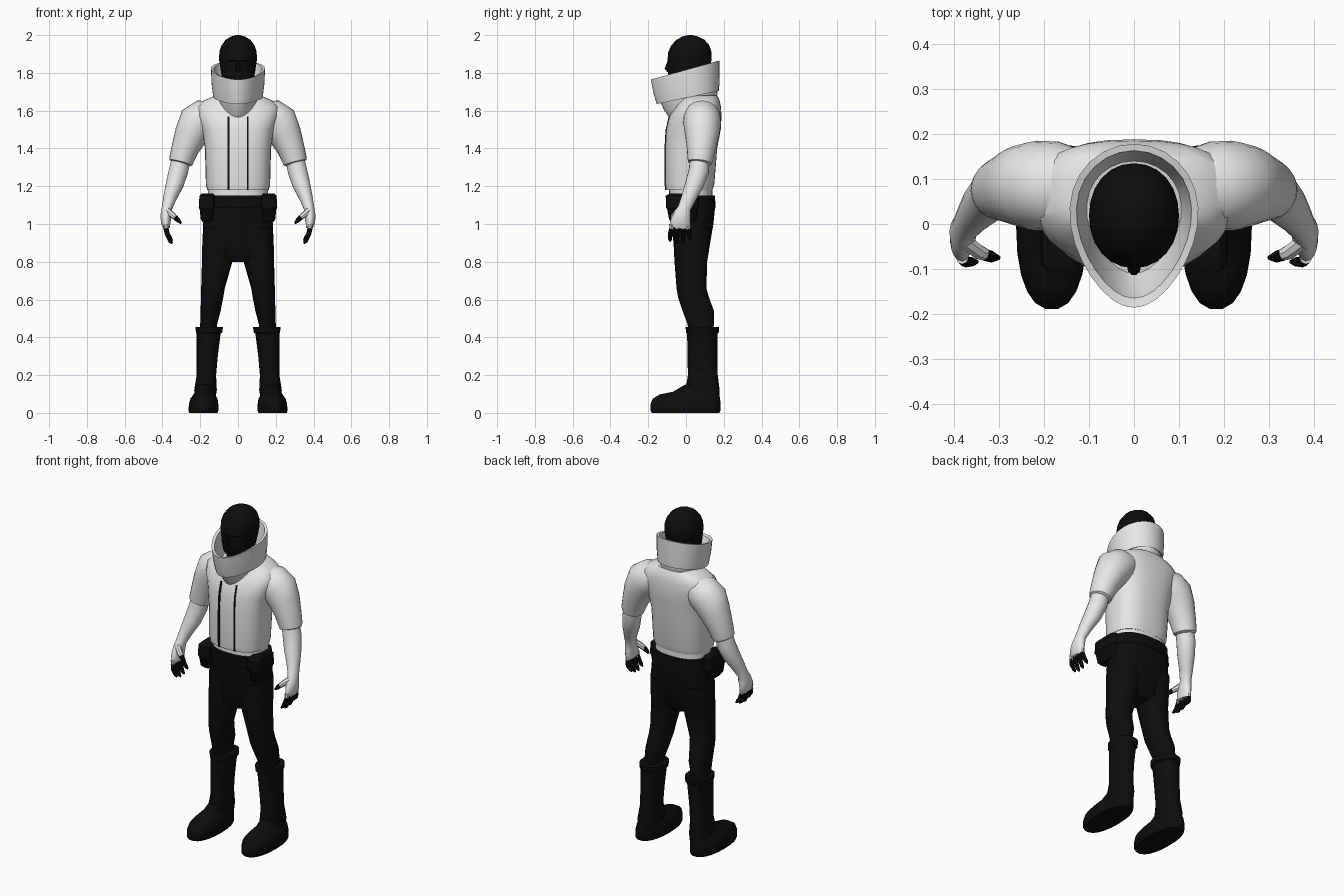
import bpy, bmesh, math
from mathutils import Vector


def material(name, rgb):
    m = bpy.data.materials.new(name)
    m.diffuse_color = (*rgb, 1)
    return m


WHITE = material("white cloth", (0.8, 0.8, 0.8))
BLACK = material("black cloth", (0.004, 0.004, 0.004))


def skin(name, rings, mat, mirror=False):
    """Join closed rings of points into a capped surface."""
    bm = bmesh.new()
    vs = [[bm.verts.new(p) for p in r] for r in rings]
    n = len(vs[0])
    for a, b in zip(vs, vs[1:]):
        for i in range(n):
            j = (i + 1) % n
            bm.faces.new((a[i], a[j], b[j], b[i]))
    bm.faces.new(vs[0][::-1])
    bm.faces.new(vs[-1])
    bmesh.ops.recalc_face_normals(bm, faces=bm.faces)
    me = bpy.data.meshes.new(name)
    bm.to_mesh(me)
    bm.free()
    me.materials.append(mat)
    ob = bpy.data.objects.new(name, me)
    bpy.context.collection.objects.link(ob)
    if mirror:
        ob.modifiers.new("mirror", 'MIRROR').use_mirror_merge = False
    return ob


def unit_ring(n, p):
    out = []
    for i in range(n):
        a = 2 * math.pi * i / n
        c, s = math.cos(a), math.sin(a)
        out.append((math.copysign(abs(c) ** (2 / p), c),
                    math.copysign(abs(s) ** (2 / p), s)))
    return out


def stack(name, levels, mat, n=24, p=2.0, mirror=False):
    """Level rings: (z, x0, x1, y0, y1)."""
    rings = [[((x0 + x1) / 2 + c * (x1 - x0) / 2,
               (y0 + y1) / 2 + s * (y1 - y0) / 2, z) for c, s in unit_ring(n, p)]
             for z, x0, x1, y0, y1 in levels]
    return skin(name, rings, mat, mirror)


def limb(name, path, mat, n=16, p=2.0):
    """Rings square to a path: (x, y, z, half depth, half thickness), mirrored."""
    pts = [Vector(q[:3]) for q in path]
    rings = []
    for i, q in enumerate(path):
        t = (pts[min(i + 1, len(pts) - 1)] - pts[max(i - 1, 0)]).normalized()
        u = Vector((0, 1, 0))
        u = (u - t * u.dot(t)).normalized()
        v = t.cross(u)
        rings.append([pts[i] + u * c * q[3] + v * s * q[4] for c, s in unit_ring(n, p)])
    return skin(name, rings, mat, True)


def sym(*levels):
    return [(z, -r, r, y0, y1) for z, r, y0, y1 in levels]


# Jacket body and the shirt below its hem
jacket = [(1.18, .163, -.108, .14), (1.21, .170, -.112, .15), (1.40, .175, -.112, .165),
          (1.50, .19, -.106, .184), (1.57, .215, -.088, .188), (1.62, .22, -.055, .185),
          (1.655, .18, -.03, .178), (1.68, .12, -.02, .165)]
stack("jacket_body", sym(*jacket), WHITE, 32, 2.6)
stack("undershirt", sym((1.12, .16, -.09, .14), (1.25, .16, -.09, .14)), WHITE, 32, 2.4)


# Two dark placket strips that follow the chest
def strip(name, x, w):
    rings = []
    for z, r, y0, y1 in jacket[:5]:
        h = (y1 - y0) / 2
        y = (y0 + y1) / 2 - h * (1 - (abs(x) / r) ** 2.6) ** (1 / 2.6)
        rings.append([(x - w, y - .004, z), (x + w, y - .004, z),
                      (x + w, y + .004, z), (x - w, y + .004, z)])
    skin(name, rings, BLACK)


strip("placket_left", -.05, .006)
strip("placket_right", .052, .004)

# Sleeves, forearms and palms
limb("sleeve", [(.12, .085, 1.585, .08, .07), (.17, .085, 1.565, .098, .10),
                (.215, .085, 1.535, .10, .105), (.25, .085, 1.47, .09, .088),
                (.28, .08, 1.40, .076, .073), (.298, .076, 1.345, .068, .066),
                (.303, .074, 1.325, .064, .062), (.305, .073, 1.318, .05, .05)], WHITE, 24)
limb("forearm", [(.295, .075, 1.37, .05, .05), (.315, .068, 1.28, .054, .052),
                 (.335, .045, 1.21, .05, .048), (.36, .015, 1.14, .04, .036),
                 (.376, -.008, 1.085, .035, .028), (.38, -.02, 1.05, .045, .03),
                 (.383, -.03, 1.01, .054, .026), (.378, -.033, .98, .05, .018)], WHITE, 18)

# Fingers: light base, dark tip
for i in range(4):
    y = -.077 + i * .030
    drop = (.0, .012, .008, -.008)[i]
    ys = y + (y + .03) * .15
    limb(f"finger_base_{i + 1}", [(.382, y, 1.0, .012, .013), (.379, y, .965, .011, .012)], WHITE, 8)
    limb(f"finger_tip_{i + 1}", [(.381, y, .975, .0125, .0135), (.374, ys, .945, .0125, .013),
                                 (.358, ys, .918 - drop, .010, .010),
                                 (.348, ys, .908 - drop, .004, .004)], BLACK, 8)
limb("thumb_base", [(.375, -.04, 1.07, .018, .018), (.345, -.062, 1.045, .017, .016),
                    (.325, -.07, 1.028, .013, .013)], WHITE, 8)
limb("thumb_tip", [(.332, -.068, 1.035, .014, .014), (.315, -.073, 1.018, .013, .012),
                   (.300, -.075, 1.003, .005, .005)], BLACK, 8)


# Tall tilted collar, pointed at the front: (half width, y front, y back, z front, z back)
def collar_ring(r, yf, yb, zf, zb, n=28):
    pts = []
    for i in range(n):
        a = 2 * math.pi * i / n
        f = (1 - math.cos(a)) / 2
        x = 1.06 * r * math.sin(a) * (1 - .32 * (1 - f) ** 1.5)
        pts.append((x, yf + (yb - yf) * f, zf + (zb - zf) * f))
    return pts


skin("collar", [collar_ring(*q) for q in (
    (.105, -.09, .15, 1.565, 1.64), (.115, -.115, .165, 1.60, 1.68),
    (.122, -.135, .168, 1.645, 1.71), (.138, -.155, .175, 1.635, 1.705),
    (.147, -.172, .178, 1.69, 1.78), (.150, -.186, .178, 1.765, 1.865),
    (.134, -.165, .163, 1.762, 1.862), (.122, -.14, .15, 1.70, 1.77),
    (.11, -.11, .14, 1.65, 1.70))], WHITE)

# Hooded head, neck and nose
stack("head", sym((1.62, .07, -.05, .10), (1.72, .07, -.06, .10), (1.75, .078, -.088, .105),
                  (1.79, .088, -.094, .118), (1.84, .096, -.095, .130), (1.86, .098, -.093, .133),
                  (1.865, .100, -.098, .135), (1.91, .099, -.094, .135), (1.945, .088, -.079, .124),
                  (1.975, .066, -.05, .098), (1.992, .038, -.02, .066), (2.0, .010, .01, .035)),
      BLACK, 24, 2.1)
stack("nose", sym((1.805, .010, -.10, -.07), (1.822, .016, -.114, -.07),
                  (1.84, .012, -.108, -.07), (1.87, .007, -.096, -.07)), BLACK, 10)

# Trousers
stack("hips", sym((.80, .05, -.045, .09), (.83, .14, -.056, .11), (.90, .187, -.066, .128),
                  (1.0, .185, -.078, .145), (1.08, .175, -.088, .153), (1.14, .172, -.096, .150)),
      BLACK, 28, 2.5)
stack("belt", sym((1.085, .178, -.102, .156), (1.15, .177, -.108, .154)), BLACK, 28, 2.5)
stack("trouser_leg", [(.40, .115, .20, .02, .14), (.47, .11, .20, .008, .148),
                      (.54, .092, .198, -.018, .148), (.61, .078, .196, -.042, .122),
                      (.66, .07, .195, -.05, .108), (.80, .03, .191, -.061, .112),
                      (.90, .01, .189, -.066, .128), (.98, .02, .185, -.07, .135)],
      BLACK, 20, 2.3, True)

# Hip pouches
stack("hip_pouch", [(1.01, .14, .188, -.075, .04), (1.025, .132, .197, -.09, .055),
                    (1.08, .128, .203, -.10, .062), (1.085, .124, .208, -.105, .067),
                    (1.15, .122, .204, -.105, .065), (1.162, .135, .192, -.085, .05)],
      BLACK, 20, 5, True)

# Boots: cuff and shaft, then the long foot
stack("boot_shaft", [(.05, .125, .225, .03, .175), (.12, .112, .232, -.002, .178),
                     (.20, .116, .219, .01, .168), (.30, .107, .219, .008, .166),
                     (.42, .092, .220, .006, .168), (.425, .082, .223, .0, .174),
                     (.455, .080, .225, -.002, .176), (.456, .10, .205, .02, .155)],
      BLACK, 20, 2.3, True)
stack("boot_foot", [(0, .108, .258, -.182, .178), (.012, .104, .262, -.19, .184),
                    (.045, .104, .260, -.19, .185), (.075, .108, .252, -.178, .182),
                    (.098, .122, .236, -.14, .178), (.112, .130, .226, -.07, .172),
                    (.15, .135, .215, -.005, .165)], BLACK, 22, 2.3, True)

# Smooth shading with crisp edges
for ob in bpy.data.objects:
    ob.select_set(True)
    bpy.context.view_layer.objects.active = ob
bpy.ops.object.shade_smooth_by_angle(angle=math.radians(40))
